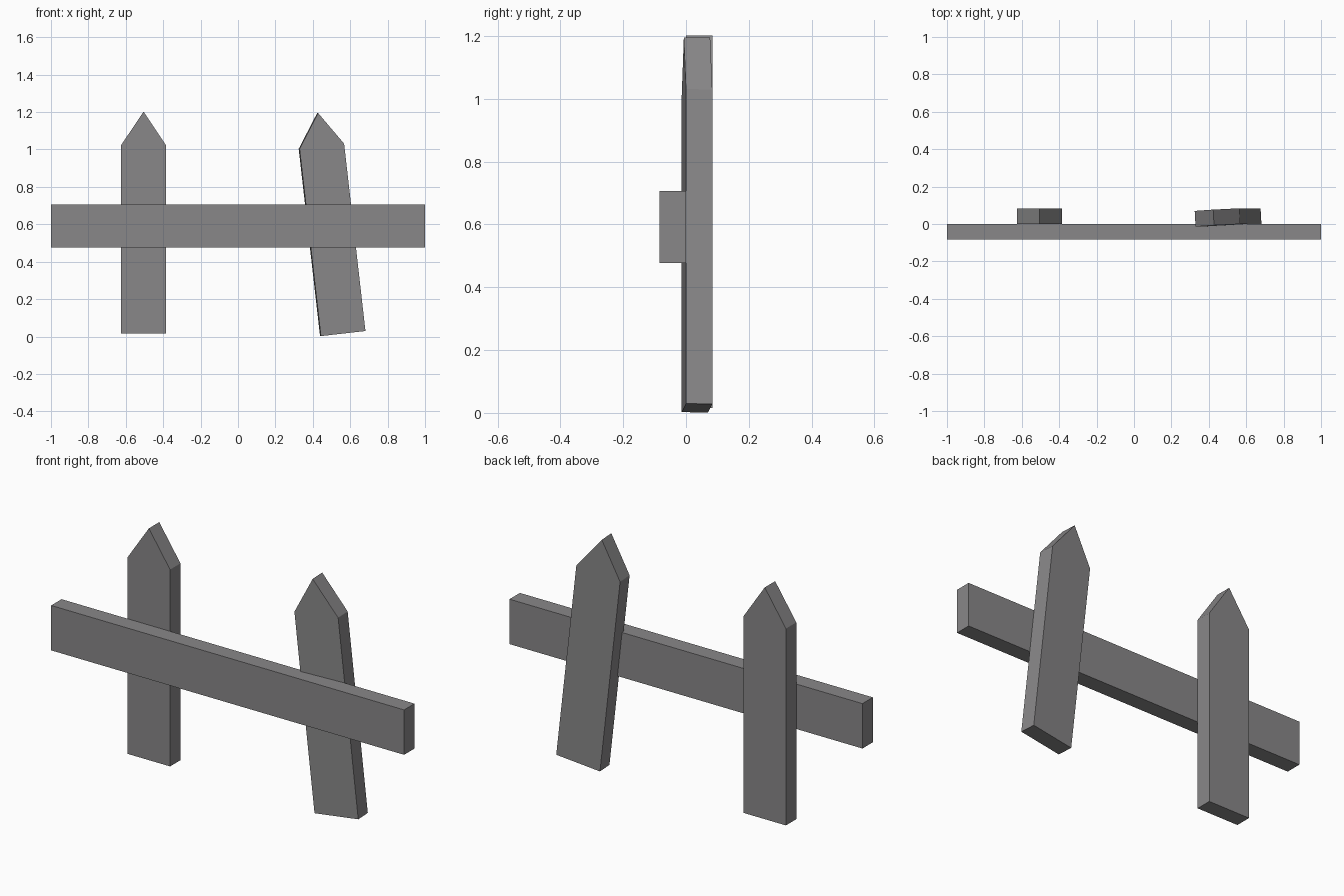
import bpy, bmesh, math
from mathutils import Matrix, Vector

if "Cube" in bpy.data.objects:
    bpy.data.objects.remove(bpy.data.objects["Cube"])

wood = bpy.data.materials.new("grey_wood")
wood.diffuse_color = (0.25, 0.245, 0.25, 1)
wood.use_nodes = True
wood.node_tree.nodes["Principled BSDF"].inputs["Base Color"].default_value = wood.diffuse_color


def board(name, profile, thickness, matrix):
    """Extrude an x-z outline along y, centred on y = 0, then place it."""
    bm = bmesh.new()
    face = bm.faces.new([bm.verts.new((x, -thickness / 2, z)) for x, z in profile])
    ext = bmesh.ops.extrude_face_region(bm, geom=[face])
    moved = [v for v in ext["geom"] if isinstance(v, bmesh.types.BMVert)]
    bmesh.ops.translate(bm, verts=moved, vec=Vector((0, thickness, 0)))
    bmesh.ops.recalc_face_normals(bm, faces=bm.faces[:])
    mesh = bpy.data.meshes.new(name)
    bm.to_mesh(mesh)
    bm.free()
    mesh.materials.append(wood)
    obj = bpy.data.objects.new(name, mesh)
    obj.matrix_world = matrix
    bpy.context.collection.objects.link(obj)


T = 0.084  # board thickness

# Horizontal rail in front
board("rail", [(-1, 0.477), (1, 0.477), (1, 0.707), (-1, 0.707)], T,
      Matrix.Translation((0, -T / 2, 0)))

# Pointed pickets behind the rail: one upright, one leaning and slightly twisted
picket = [(-0.12, 0), (0.12, 0), (0.12, 1.008), (0, 1.187), (-0.12, 1.008)]
board("upright_picket", picket, T, Matrix.Translation((-0.505, T / 2, 0.015)))
board("leaning_picket", picket, T,
      Matrix.Translation((0.56, 0.035, 0.0155))
      @ Matrix.Rotation(math.radians(-6.5), 4, 'Y')
      @ Matrix.Rotation(math.radians(3.3), 4, 'Z'))
